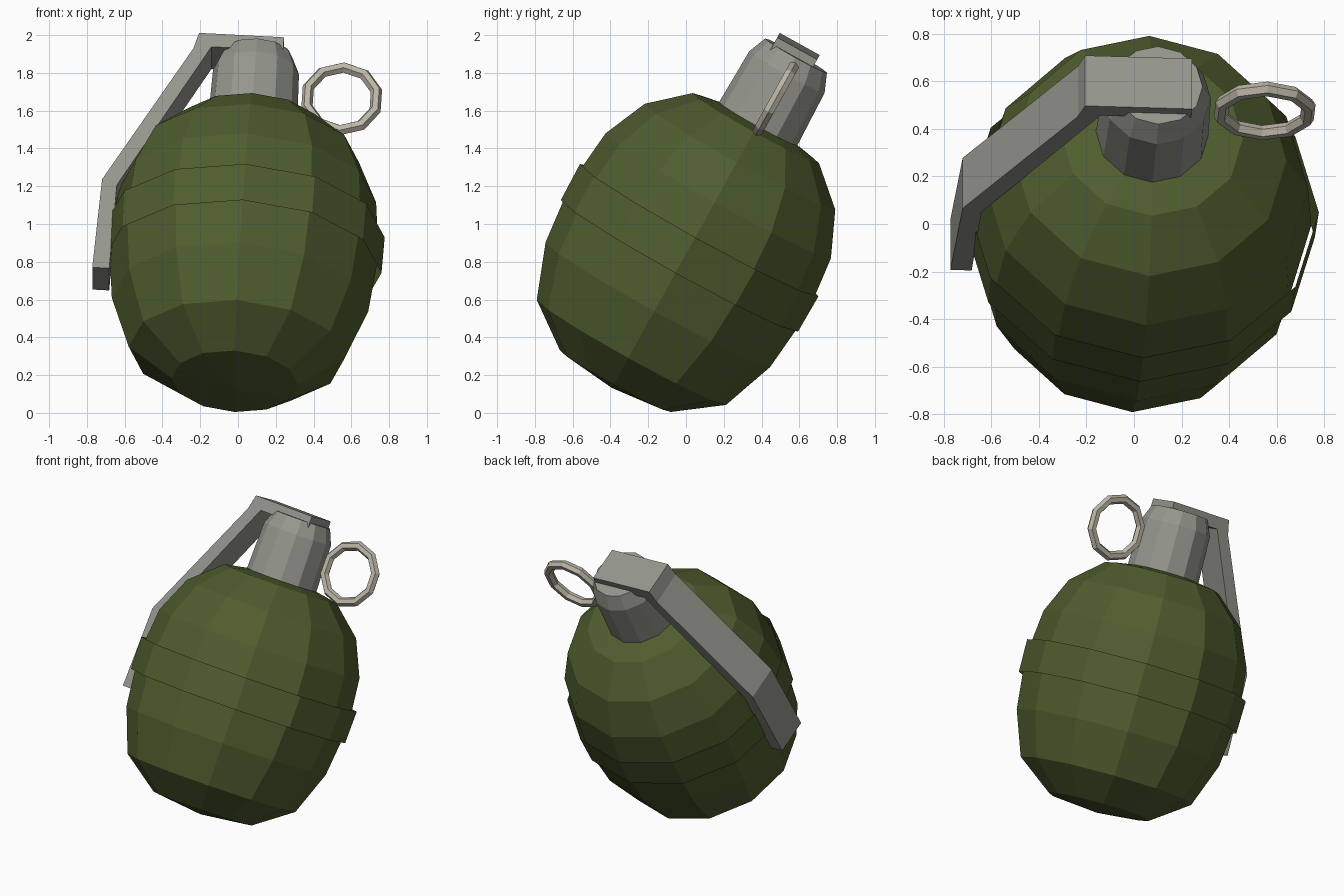
import bpy, bmesh, math
from mathutils import Matrix, Vector

if "Cube" in bpy.data.objects:
    bpy.data.objects.remove(bpy.data.objects["Cube"])

# Tilted frame: local x = side, y = across, z = along the body's axis
W = Vector((0.06, 0.485, 0.874)).normalized()
V = Vector((0, 0.874, -0.485)).normalized()
E = V.cross(W).normalized()
if E.x < 0:
    E = -E
    V = -V
ORIGIN = Vector((-0.015, -0.357, 0.198))
FRAME = Matrix((E, V, W)).transposed().to_4x4()
FRAME.translation = ORIGIN


def material(name, rgb):
    m = bpy.data.materials.new(name)
    m.diffuse_color = (*rgb, 1)
    m.use_nodes = True
    m.node_tree.nodes["Principled BSDF"].inputs["Base Color"].default_value = m.diffuse_color
    return m


GREEN = material("olive_green", (0.078, 0.110, 0.028))
GREY = material("steel_grey", (0.30, 0.31, 0.27))
PALE = material("pale_metal", (0.50, 0.465, 0.38))


def finish(name, bm, mat, fix_normals=True):
    if fix_normals:
        bmesh.ops.recalc_face_normals(bm, faces=bm.faces)
    me = bpy.data.meshes.new(name)
    bm.to_mesh(me)
    bm.free()
    me.materials.append(mat)
    ob = bpy.data.objects.new(name, me)
    ob.matrix_world = FRAME
    bpy.context.collection.objects.link(ob)
    return ob


def lathe(name, profile, mat, sides=12, caps=True, sx=1.0):
    """Revolve (radius, height) points; radius 0 makes a pole."""
    bm = bmesh.new()
    rings = []
    for r, z in profile:
        if r == 0:
            rings.append([bm.verts.new((0, 0, z))])
        else:
            rings.append([bm.verts.new((sx * r * math.cos(t), r * math.sin(t), z))
                          for t in (2 * math.pi * i / sides for i in range(sides))])
    for a, b in zip(rings, rings[1:]):
        for i in range(sides):
            j = (i + 1) % sides
            if len(a) == 1:
                bm.faces.new((a[0], b[j], b[i]))
            elif len(b) == 1:
                bm.faces.new((a[i], a[j], b[0]))
            else:
                bm.faces.new((a[i], a[j], b[j], b[i]))
    if caps:
        for ring in (rings[0], rings[-1]):
            if len(ring) > 1:
                bm.faces.new(ring)
    return finish(name, bm, mat, caps)


# Faceted egg-shaped body
lathe("body", [(0, -0.075), (0.335, -0.035), (0.573, 0.14), (0.68, 0.43), (0.715, 0.77),
               (0.682, 1.09), (0.577, 1.327), (0.383, 1.50), (0, 1.57)], GREEN)

# Thin open band around the middle
lathe("band", [(0.718, 0.665), (0.722, 0.882)], GREEN, caps=False, sx=1.025)

# Neck with a bevelled flat top
lathe("neck", [(0.238, 1.48), (0.228, 1.84), (0.187, 1.94)], GREY)

# Bent safety lever, a side profile extruded across
profile = [(0.14, 1.985), (-0.31, 1.985), (-0.335, 1.89), (-0.77, 1.07), (-0.79, 0.534),
           (-0.70, 0.534), (-0.69, 1.04), (-0.24, 1.905), (0.14, 1.905)]
bm = bmesh.new()
face = bm.faces.new([bm.verts.new((x, -0.134, z)) for x, z in profile])
ext = bmesh.ops.extrude_face_region(bm, geom=[face])
bmesh.ops.translate(bm, vec=(0, 0.242, 0),
                    verts=[g for g in ext["geom"] if isinstance(g, bmesh.types.BMVert)])
finish("lever", bm, GREY)

# Pull ring beside the neck
bpy.ops.mesh.primitive_torus_add(major_segments=10, minor_segments=6,
                                 major_radius=0.19, minor_radius=0.031)
ring = bpy.context.object
ring.name = "pull_ring"
ring.data.materials.append(PALE)
for p in ring.data.polygons:
    p.use_smooth = False
ring.matrix_world = (FRAME @ Matrix.Translation((0.462, 0.017, 1.715))
                     @ Matrix.Rotation(math.pi / 2, 4, 'X') @ Matrix.Rotation(math.pi / 10, 4, 'Z'))
